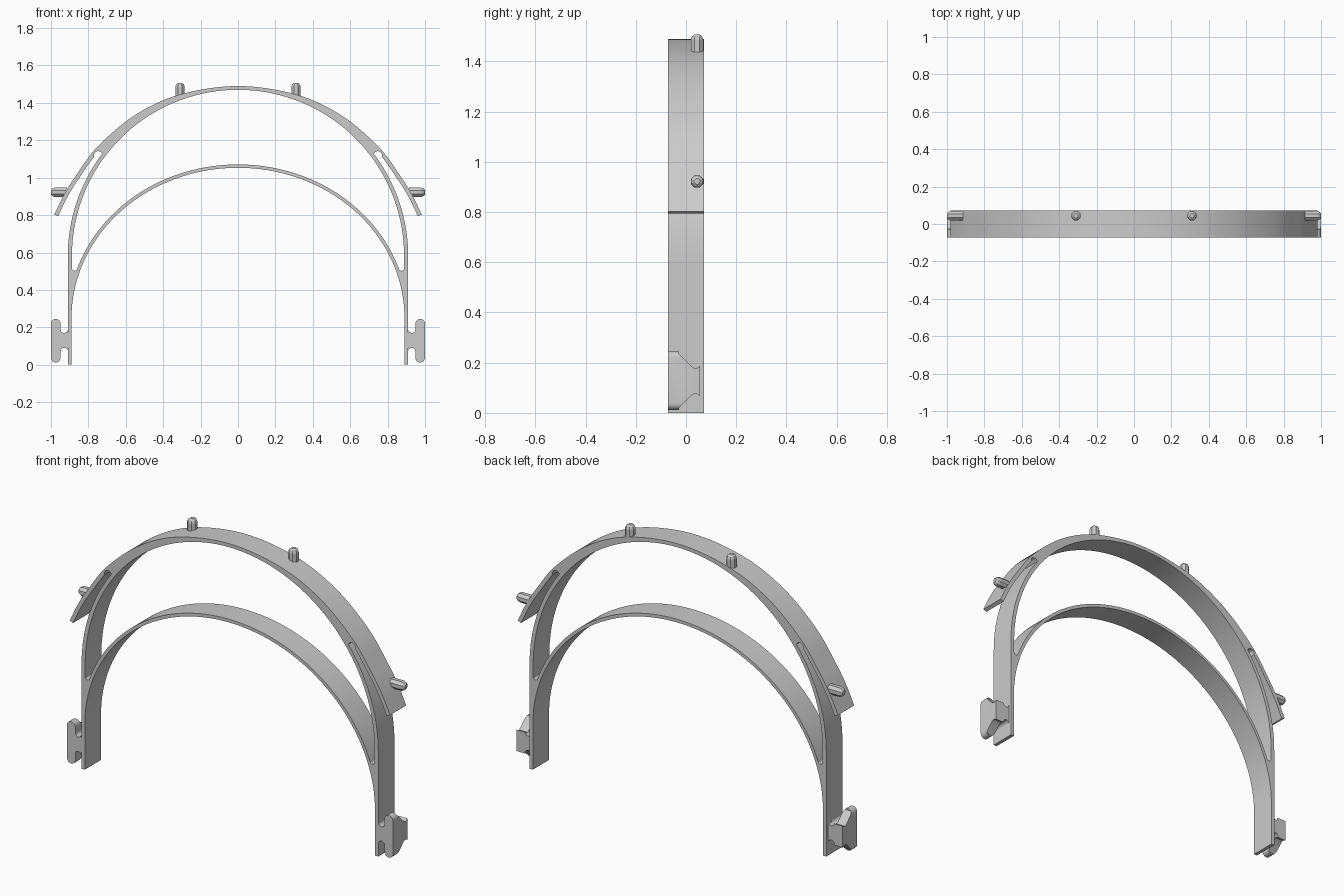
import bpy, bmesh
from math import sin, cos, radians, pi, asin, sqrt
from mathutils import Matrix, Vector

if "Cube" in bpy.data.objects:
    bpy.data.objects.remove(bpy.data.objects["Cube"])

FRONT = Matrix(((1, 0, 0, 0), (0, 0, -1, 0), (0, 1, 0, 0), (0, 0, 0, 1)))
SIDE = Matrix(((0, 0, 1, 0), (1, 0, 0, 0), (0, 1, 0, 0), (0, 0, 0, 1)))


def arc(cx, cz, a, b, t0, t1, n):
    return [(cx + a * cos(radians(t0 + (t1 - t0) * i / n)),
             cz + b * sin(radians(t0 + (t1 - t0) * i / n))) for i in range(n + 1)]


def symmetric(half):
    return half + [(-x, z) for x, z in reversed(half) if x > 1e-4]


def plate(name, loops, depth, matrix, centre=(0, 0, 0)):
    """Filled outline (with holes) extruded to a closed mesh."""
    cu = bpy.data.curves.new(name, 'CURVE')
    cu.dimensions, cu.fill_mode, cu.extrude = '2D', 'BOTH', depth / 2
    for pts in loops:
        s = cu.splines.new('POLY')
        s.points.add(len(pts) - 1)
        for p, (u, v) in zip(s.points, pts):
            p.co = (u, v, 0, 1)
        s.use_cyclic_u = True
    tmp = bpy.data.objects.new(name + "_curve", cu)
    bpy.context.collection.objects.link(tmp)
    bpy.context.view_layer.update()
    me = bpy.data.meshes.new_from_object(tmp.evaluated_get(bpy.context.evaluated_depsgraph_get()))
    bpy.data.objects.remove(tmp)
    bm = bmesh.new()
    bm.from_mesh(me)
    bmesh.ops.remove_doubles(bm, verts=bm.verts, dist=1e-5)
    bm.transform(Matrix.Translation(centre) @ matrix)
    bmesh.ops.recalc_face_normals(bm, faces=bm.faces)
    bm.to_mesh(me)
    bm.free()
    ob = bpy.data.objects.new(name, me)
    bpy.context.collection.objects.link(ob)
    return ob


def smooth(ob, angle=30):
    bpy.ops.object.select_all(action='DESELECT')
    ob.select_set(True)
    bpy.context.view_layer.objects.active = ob
    bpy.ops.object.shade_smooth_by_angle(angle=radians(angle))


def spline(keys, n):
    """Catmull-Rom through the keys, mirrored at the first one."""
    k = [Vector(p) for p in keys]
    k = [Vector((-k[1].x, k[1].y))] + k + [2 * k[-1] - k[-2]]
    out = []
    for a, b, c, d in zip(k, k[1:], k[2:], k[3:]):
        for i in range(n):
            t = i / n
            out.append(0.5 * (2 * b + (c - a) * t + (2 * a - 5 * b + 4 * c - d) * t * t
                              + (3 * b - a - 3 * c + d) * t ** 3))
    return out + [k[-2]]


# Headband frame: outer visor arc, side walls and brow arc in one outline
visor = spline([(0, 1.49), (.31, 1.445), (.55, 1.335), (.75, 1.167),
                (.866, 1.012), (.93, .91), (.982, .803)], 8)
inner = []
for i, p in enumerate(visor):
    t = (visor[min(i + 1, len(visor) - 1)] - visor[max(i - 1, 0)]).normalized()
    q = p + Vector((t.y, -t.x)) * .022
    if q.y < 1.13:
        inner.append(q)
wall = arc(0, .58, .91, .91, 0, 37, 16)
a, b = Vector(wall[-1]), inner[0]
mid, r = (a + b) / 2, (a - b) / 2
up = Vector((r.y, -r.x))
if up.y < 0:
    up = -up
cap = [mid + r * cos(pi * i / 6) + up * sin(pi * i / 6) for i in range(1, 6)]
half = [(.91, 0)] + wall + [tuple(p) for p in cap + inner + visor[::-1]]
brow = arc(0, .25, .89, .803, 0, 90, 36)
outline = symmetric(half) + symmetric([(.89, 0)] + brow)[::-1]

# Opening between visor and brow, with narrow rounded lower corners
t0 = 180 / pi * asin((.515 - .25) / .821)
low = arc(0, .25, .908, .821, t0, 90, 32)
x0 = low[0][0]
corner = arc((x0 + .888) / 2, .515, (.888 - x0) / 2, .013, 180, 360, 6)[1:]
high = symmetric(corner + arc(0, .582, .888, .888, 0, 90, 36))
hole = high + symmetric(low)[::-1]
smooth(plate("headband_frame", [outline, hole], .142, FRONT))

# Strap hooks: front outline intersected with a tapered side outline
for s, side in ((1, "right"), (-1, "left")):
    prof = ([(.9, .09), (.912, .09)]
            + arc(.93, .073, .018, .018, 165, 0, 7)
            + arc(.974, .038, .026, .026, 180, 360, 10)
            + arc(.974, .219, .026, .026, 0, 180, 10)
            + arc(.93, .188, .018, .018, 0, -165, 7)
            + [(.912, .172), (.9, .172)])
    prof = [(s * x, z) for x, z in prof]
    hook = plate(side + "_strap_hook", [prof], .127, FRONT, (0, -.0075, 0))
    taper = [(-.08, .0), (-.03, .0), (-.028, .02), (.022, .07), (.034, .076), (.044, .075),
             (.06, .066), (.06, .19), (.044, .179), (.034, .178), (.022, .185),
             (-.028, .236), (-.03, .26), (-.08, .26)]
    cutter = plate("taper_cutter", [taper], .4, SIDE, (s * .95, 0, 0))
    cutter.hide_render = True
    mod = hook.modifiers.new("taper", 'BOOLEAN')
    mod.operation, mod.object, mod.solver = 'INTERSECT', cutter, 'EXACT'
    bpy.context.view_layer.update()
    me = bpy.data.meshes.new_from_object(hook.evaluated_get(bpy.context.evaluated_depsgraph_get()))
    hook.modifiers.clear()
    hook.data = me
    bpy.data.objects.remove(cutter)
    smooth(hook)


# Pegs that hold the shield sheet: eight-sided with rounded tips
def peg(name, base, length, rot):
    bm = bmesh.new()
    n, r, rings = 8, .027, []
    for h, k in ((0, 1), (length - .02, 1), (length - .007, .8), (length, .45)):
        rings.append([bm.verts.new((r * k * cos(2 * pi * (i + .5) / n),
                                    r * k * sin(2 * pi * (i + .5) / n), h)) for i in range(n)])
    for lo, hi in zip(rings, rings[1:]):
        for i in range(n):
            bm.faces.new((lo[i], lo[(i + 1) % n], hi[(i + 1) % n], hi[i]))
    bm.faces.new(rings[0][::-1])
    bm.faces.new(rings[-1])
    bm.transform(Matrix.Translation(base) @ Matrix.Rotation(rot, 4, 'Y'))
    me = bpy.data.meshes.new(name)
    bm.to_mesh(me)
    bm.free()
    bpy.context.collection.objects.link(bpy.data.objects.new(name, me))


for s, side in ((1, "right"), (-1, "left")):
    peg(side + "_top_peg", (s * .31, .044, 1.435), .072, 0)
    peg(side + "_side_peg", (s * .915, .044, .922), .085, s * pi / 2)
